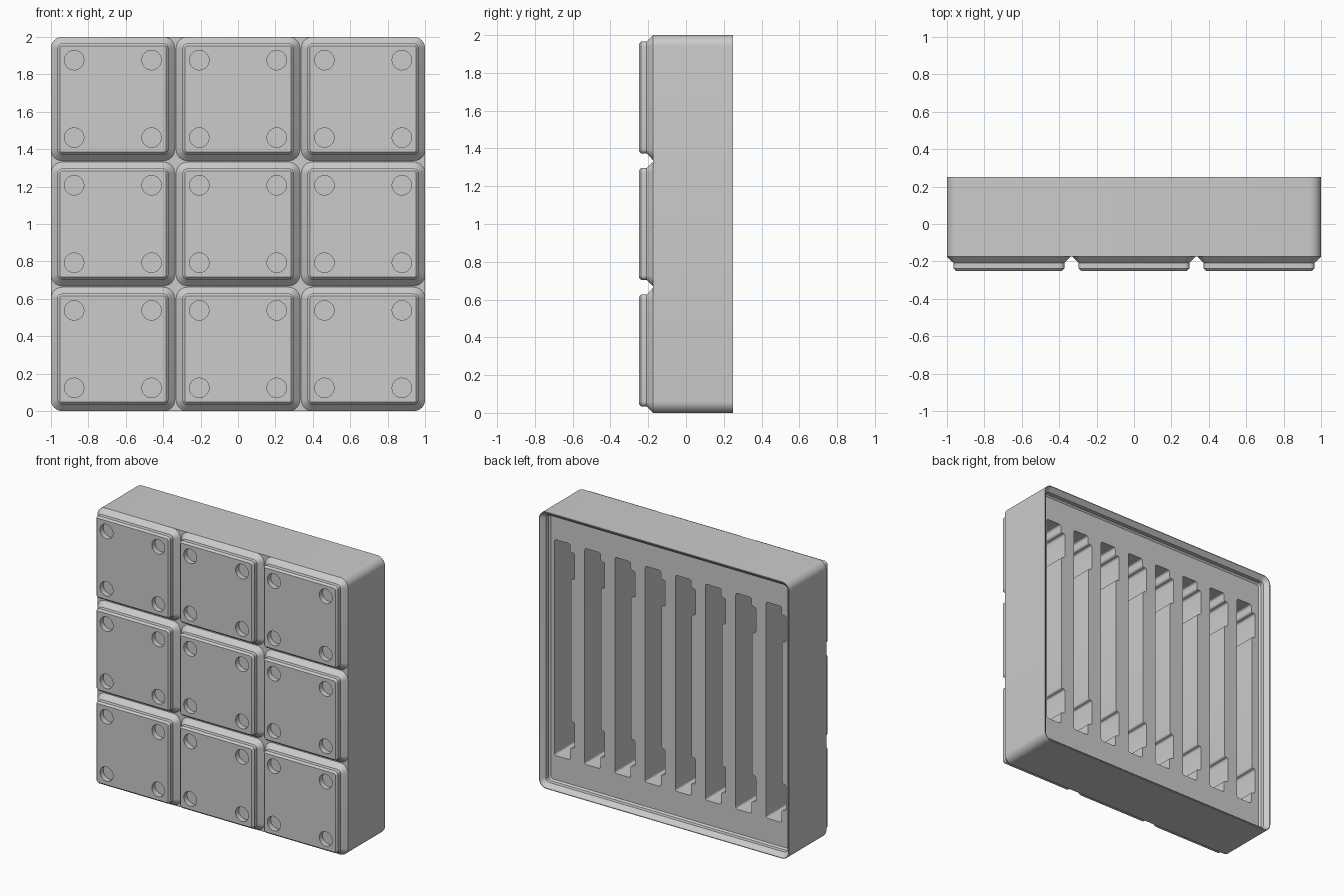
import bpy, bmesh, math
from mathutils import Matrix, Vector

cube = bpy.data.objects.get("Cube")
if cube:
    bpy.data.objects.remove(cube, do_unlink=True)

GREY = 0.6
PITCH = 0.669          # spacing of the feet
SLOT_PITCH = 0.2414    # spacing of the back slots
FLOOR_Y = 0.18         # recessed back face
SLOT_END_Y = -0.13     # bottom of the slots

mat = bpy.data.materials.new("light grey plastic")
mat.use_nodes = True
mat.diffuse_color = (GREY, GREY, GREY, 1)
mat.node_tree.nodes["Principled BSDF"].inputs["Base Color"].default_value = (GREY, GREY, GREY, 1)


def make_object(name, bm):
    bmesh.ops.recalc_face_normals(bm, faces=bm.faces)
    mesh = bpy.data.meshes.new(name)
    bm.to_mesh(mesh)
    bm.free()
    mesh.materials.append(mat)
    obj = bpy.data.objects.new(name, mesh)
    bpy.context.collection.objects.link(obj)
    return obj


def rounded_ring(bm, cx, cz, y, half, radius, steps=8):
    """Rounded square of vertices in the x-z plane."""
    ring = []
    for quarter in range(4):
        mid = math.radians(45 + 90 * quarter)
        sx = math.copysign(half - radius, math.cos(mid))
        sz = math.copysign(half - radius, math.sin(mid))
        for i in range(steps + 1):
            a = math.pi / 2 * (quarter + i / steps)
            ring.append(bm.verts.new((cx + sx + radius * math.cos(a), y,
                                      cz + sz + radius * math.sin(a))))
    return ring


def loft(bm, cx, cz, sections):
    """Skin a stack of rounded squares and cap both ends."""
    rings = [rounded_ring(bm, cx, cz, *s) for s in sections]
    n = len(rings[0])
    for a, b in zip(rings, rings[1:]):
        for i in range(n):
            j = (i + 1) % n
            bm.faces.new((a[i], a[j], b[j], b[i]))
    bm.faces.new(rings[0])
    bm.faces.new(rings[-1])


def cut(obj, cutter):
    mod = obj.modifiers.new("cut", 'BOOLEAN')
    mod.operation = 'DIFFERENCE'
    mod.solver = 'EXACT'
    mod.object = cutter
    activate(obj)
    bpy.ops.object.modifier_apply(modifier=mod.name)
    bpy.data.objects.remove(cutter, do_unlink=True)


def activate(obj):
    bpy.ops.object.select_all(action='DESELECT')
    bpy.context.view_layer.objects.active = obj
    obj.select_set(True)


# Body with stepped lip around the back recess
bm = bmesh.new()
loft(bm, 0, 1, [(-0.174, 1, 0.06), (0.25, 1, 0.06), (0.25, 0.995, 0.055),
                (0.22, 0.965, 0.028), (0.191, 0.965, 0.028), (FLOOR_Y, 0.954, 0.018)])
body = make_object("bin_body", bm)

# Slots: narrow channel with a wider notch near each end, on one side
outline = [(0.08, 0.22), (0.08, 1.78), (-0.045, 1.78), (-0.045, 1.72), (-0.08, 1.72),
           (-0.08, 1.53), (-0.05, 1.53), (-0.05, 0.5), (-0.08, 0.5), (-0.08, 0.31),
           (-0.045, 0.31), (-0.045, 0.22)]
bm = bmesh.new()
for k in range(8):
    cx = (k - 3.5) * SLOT_PITCH
    face = bm.faces.new([bm.verts.new((cx + x, SLOT_END_Y, z)) for x, z in outline])
    out = bmesh.ops.extrude_face_region(bm, geom=[face])["geom"]
    top = [v for v in out if isinstance(v, bmesh.types.BMVert)]
    bmesh.ops.translate(bm, verts=top, vec=Vector((0, 0.21 - SLOT_END_Y, 0)))
uprights = [e for e in bm.edges if abs(e.verts[0].co.y - e.verts[1].co.y) > 0.1]
bmesh.ops.bevel(bm, geom=uprights, offset=0.014, segments=4, profile=0.5, affect='EDGES')
slot_cutter = make_object("slot_cutter", bm)
slot_cutter.hide_render = True
cut(body, slot_cutter)

# Nine stepped feet on the front
bm = bmesh.new()
centres = [(i * PITCH, 1 + j * PITCH) for i in (-1, 0, 1) for j in (-1, 0, 1)]
for cx, cz in centres:
    loft(bm, cx, cz, [(-0.25, 0.284, 0.013), (-0.237, 0.2965, 0.0255),
                      (-0.208, 0.2965, 0.0255), (-0.174, 0.331, 0.06)])
feet = make_object("front_feet", bm)

# Round pocket in each corner of every foot
bm = bmesh.new()
for cx, cz in centres:
    for sx in (-1, 1):
        for sz in (-1, 1):
            place = Matrix.Translation((cx + sx * 0.207, -0.25, cz + sz * 0.207))
            bmesh.ops.create_cone(bm, cap_ends=True, segments=32, radius1=0.052,
                                  radius2=0.052, depth=0.076,
                                  matrix=place @ Matrix.Rotation(math.pi / 2, 4, 'X'))
pocket_cutter = make_object("pocket_cutter", bm)
pocket_cutter.hide_render = True
cut(feet, pocket_cutter)

for obj in (body, feet):
    activate(obj)
    bpy.ops.object.shade_smooth_by_angle(angle=math.radians(30))
